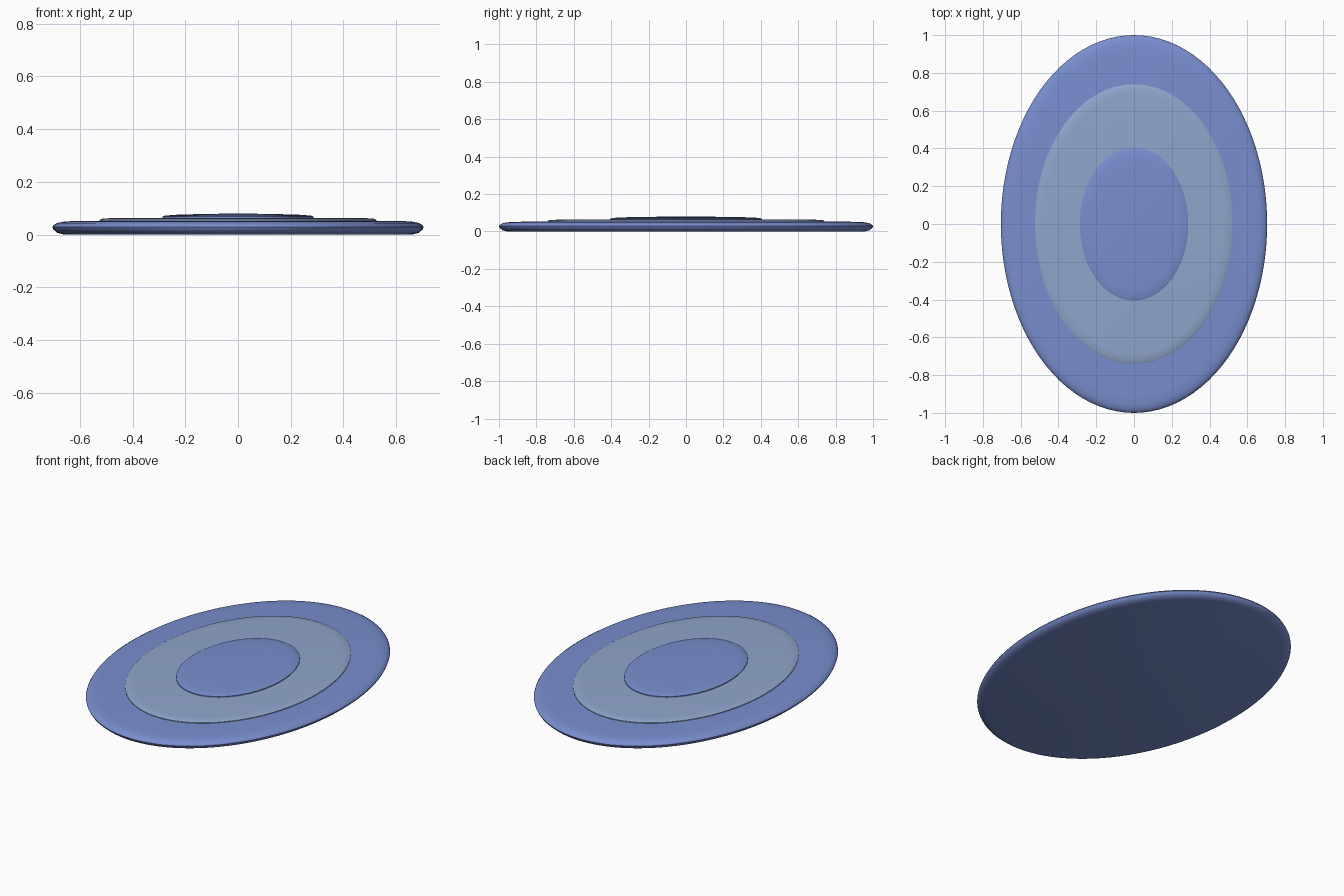
import bpy, bmesh, math

if "Cube" in bpy.data.objects:
    bpy.data.objects.remove(bpy.data.objects["Cube"])

SEGMENTS = 96


def material(name, color):
    mat = bpy.data.materials.new(name)
    mat.diffuse_color = color
    mat.use_nodes = True
    mat.node_tree.nodes["Principled BSDF"].inputs["Base Color"].default_value = mat.diffuse_color
    return mat


def oval_layer(name, rx, ry, profile, mat):
    """Closed oval pad; profile is (inset from rim, z) from bottom to top,
    inset None marks a centre point."""
    bm = bmesh.new()
    rings = []
    for inset, z in profile:
        if inset is None:
            rings.append([bm.verts.new((0, 0, z))])
        else:
            rings.append([bm.verts.new(((rx - inset) * math.cos(a), (ry - inset) * math.sin(a), z))
                          for a in (2 * math.pi * i / SEGMENTS for i in range(SEGMENTS))])
    for low, high in zip(rings, rings[1:]):
        for i in range(SEGMENTS):
            j = (i + 1) % SEGMENTS
            if len(low) == 1:
                bm.faces.new((low[0], high[j], high[i]))
            elif len(high) == 1:
                bm.faces.new((low[i], low[j], high[0]))
            else:
                bm.faces.new((low[i], low[j], high[j], high[i]))
    bmesh.ops.recalc_face_normals(bm, faces=bm.faces)
    mesh = bpy.data.meshes.new(name)
    bm.to_mesh(mesh)
    bm.free()
    mesh.materials.append(mat)
    obj = bpy.data.objects.new(name, mesh)
    bpy.context.collection.objects.link(obj)
    bpy.ops.object.select_all(action='DESELECT')
    obj.select_set(True)
    bpy.context.view_layer.objects.active = obj
    bpy.ops.object.shade_smooth_by_angle(angle=math.radians(50))
    return obj


blue = material("blue", (0.19, 0.27, 0.62, 1))
pale_blue = material("pale_blue", (0.28, 0.38, 0.60, 1))

# Thick outer rug with a rounded rim
oval_layer("rug_base", 0.705, 1.0,
           [(None, 0.0), (0.045, 0.0), (0.018, 0.007), (0.004, 0.019), (0.0, 0.028),
            (0.004, 0.035), (0.018, 0.044), (0.045, 0.049), (0.09, 0.052), (None, 0.053)], blue)

# Raised middle band
oval_layer("rug_middle", 0.525, 0.74,
           [(None, 0.045), (0.0, 0.045), (0.0, 0.056), (0.008, 0.06), (0.05, 0.063),
            (None, 0.064)], pale_blue)

# Gently domed centre
oval_layer("rug_centre", 0.287, 0.405,
           [(None, 0.058), (0.0, 0.058), (0.0, 0.068), (0.01, 0.072), (0.05, 0.075),
            (0.15, 0.078), (None, 0.08)], blue)
